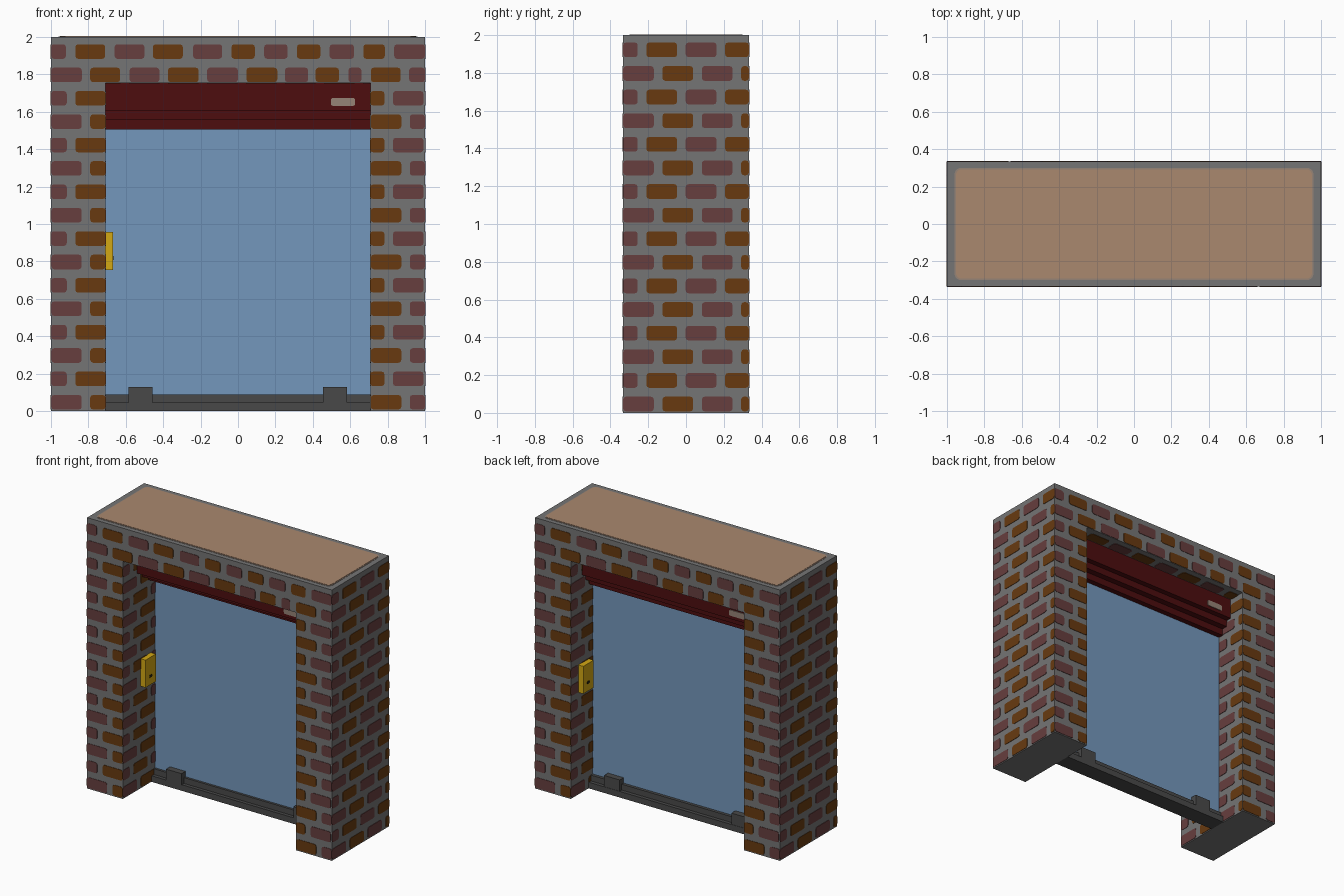
import bpy, bmesh, math
from mathutils import Vector

if "Cube" in bpy.data.objects:
    bpy.data.objects.remove(bpy.data.objects["Cube"], do_unlink=True)


def material(name, rgb):
    lin = [(c / 255 / 12.92 if c < 11 else ((c / 255 + 0.055) / 1.055) ** 2.4) for c in rgb]
    m = bpy.data.materials.new(name)
    m.use_nodes = True
    m.diffuse_color = (*lin, 1)
    m.node_tree.nodes["Principled BSDF"].inputs["Base Color"].default_value = (*lin, 1)
    return m


MORTAR = material("mortar grey", (117, 117, 117))
MAROON = material("maroon brick", (103, 62, 62))
BROWN = material("brown brick", (104, 58, 16))
RED = material("dark red shutter", (77, 13, 15))
GLASS = material("blue glass", (116, 151, 188))
YELLOW = material("yellow handle", (212, 168, 20))
STEEL = material("dark steel", (73, 73, 73))
PLATE = material("taupe plate", (150, 131, 118))
TAN = material("tan roof", (170, 136, 110))
BLACK = material("keyhole black", (40, 34, 15))

X, Y, Z = Vector((1, 0, 0)), Vector((0, 1, 0)), Vector((0, 0, 1))
W, D, H = 1.0, 0.333, 2.0          # half width, half depth, height
OX, OZ = 0.708, 1.755              # opening half width and height
MID = 0.06                         # depth of the glass line


def finish(name, bm, mats):
    bmesh.ops.recalc_face_normals(bm, faces=bm.faces)
    me = bpy.data.meshes.new(name)
    bm.to_mesh(me)
    bm.free()
    for m in mats:
        me.materials.append(m)
    ob = bpy.data.objects.new(name, me)
    bpy.context.collection.objects.link(ob)
    return ob


def prism(name, pts, axis, lo, hi, mat):
    """Extrude a profile: (x, z) along y, or (y, z) along x."""
    bm = bmesh.new()
    place = (lambda p, t: (p[0], t, p[1])) if axis == "y" else (lambda p, t: (t, p[0], p[1]))
    a, b = [[bm.verts.new(place(p, t)) for p in pts] for t in (lo, hi)]
    bm.faces.new(a)
    bm.faces.new(b[::-1])
    for i in range(len(pts)):
        j = (i + 1) % len(pts)
        bm.faces.new((a[i], b[i], b[j], a[j]))
    return finish(name, bm, [mat])


def box(name, x0, x1, y0, y1, z0, z1, mat):
    return prism(name, [(x0, z0), (x1, z0), (x1, z1), (x0, z1)], "y", y0, y1, mat)


def rounded(a0, a1, b0, b1, r, steps):
    r = min(r, (a1 - a0) / 2.1, (b1 - b0) / 2.1)
    corners = [(a1 - r, b0 + r, -90), (a1 - r, b1 - r, 0), (a0 + r, b1 - r, 90), (a0 + r, b0 + r, 180)]
    return [(cx + r * math.cos(math.radians(s + 90 * i / steps)),
             cy + r * math.sin(math.radians(s + 90 * i / steps)))
            for cx, cy, s in corners for i in range(steps + 1)]


def plates(name, origin, u, v, items, mats, thick=0.003, r=0.015, steps=2):
    """Thin rounded plates (a0, a1, b0, b1, material) on the plane of u and v."""
    bm = bmesh.new()
    n = u.cross(v) * thick
    for a0, a1, b0, b1, mi in items:
        flat = [origin + u * a + v * b for a, b in rounded(a0, a1, b0, b1, r, steps)]
        base, top = [bm.verts.new(p) for p in flat], [bm.verts.new(p + n) for p in flat]
        bm.faces.new(top).material_index = mi
        bm.faces.new(base[::-1]).material_index = mi
        for i in range(len(flat)):
            j = (i + 1) % len(flat)
            bm.faces.new((base[i], base[j], top[j], top[i])).material_index = mi
    return finish(name, bm, mats)


# Brick layout: alternating colours in running bond
STEP, LONG, ROW, HALF = 0.2085, 0.163, 0.125, 0.039


def course(start, lo, hi, b):
    out = []
    for n in range(-10, 11):
        a0, a1 = max(lo, start + n * STEP), min(hi, start + n * STEP + LONG)
        if a1 - a0 > 0.015:
            out.append((a0, a1, b - HALF, b + HALF, (n + 1) % 2))
    return out


def row_z(k):
    return 0.047 + ROW * k


LINTEL = {
    15: [-1, -.92, -.87, -.71, -.66, -.5, -.455, -.295, -.24, -.085, -.035, .09,
         .14, .265, .315, .44, .49, .62, .67, .785, .835, 1],
    14: [-1, -.835, -.79, -.63, -.58, -.42, -.375, -.21, -.165, 0, .045, .21,
         .25, .375, .415, .54, .59, .66, .71, .87, .915, 1]}

front, side, jamb, under = [], [], [], []
for k in range(16):
    odd, z = k % 2, row_z(k)
    side += course(-.21 if odd else -.125, -D, D, z)
    if k in LINTEL:
        e = LINTEL[k]
        front += [(e[i], e[i + 1], z - HALF, z + HALF, (i // 2) % 2) for i in range(0, len(e), 2)]
    else:
        front += course(-.87 if odd else -.79, -W, -OX, z)
        front += course(.62 if odd else .71, OX, W, z)
        jamb += course(-.21 if odd else -.125, -D, D, z)
for k in range(5):
    under += course(-.87 if k % 2 else -.79, -OX, OX, -0.25 + ROW * k)

# Wall with a doorway, then its bricks on both sides
prism("brick_wall", [(-W, 0), (-OX, 0), (-OX, OZ), (OX, OZ), (OX, 0), (W, 0), (W, H), (-W, H)],
      "y", -D, D, MORTAR)
BRICKS = [MAROON, BROWN]
for s, label, end in ((1, "front", "left"), (-1, "back", "right")):
    plates(label + "_bricks", -Y * D * s, X * s, Z, front, BRICKS)
    plates(end + "_end_bricks", X * W * s, Y * s, Z, side, BRICKS)
    plates(end + "_jamb_bricks", X * OX * -s, Y * s, Z, jamb, BRICKS)
plates("lintel_underside_bricks", Z * OZ, X, -Y, under, BRICKS)

# Roof panel with a pale rim
plates("roof_rim", Z * H, X, Y, [(-.96, .96, -.3, .3, 0)], [PLATE], 0.002, 0.035, 4)
plates("roof_panel", Z * H, X, Y, [(-.952, .952, -.292, .292, 0)], [TAN], 0.004, 0.03, 4)

# Glass pane
box("glass_pane", -OX, OX, 0.042, 0.078, 0.04, 1.53, GLASS)

# Stepped shutter housing
prism("shutter_housing",
      [(-.17, OZ), (-.17, 1.605), (-.105, 1.605), (-.105, 1.555), (-.035, 1.555), (-.035, 1.505),
       (.118, 1.505), (.118, 1.555), (.163, 1.555), (.163, 1.605), (.203, 1.605), (.203, OZ)],
      "x", -OX, OX, RED)

# Stepped floor sill
prism("floor_sill", [(0, 0), (.126, 0), (.126, .045), (.1, .045), (.1, .088),
                     (.025, .088), (.025, .045), (0, .045)], "x", -OX, OX, STEEL)

# Fittings repeated on both faces, turned half way round
for s, label in ((1, "front"), (-1, "back")):
    plates(label + "_shutter_plate", Y * (-.17 if s > 0 else .203), X * s, Z,
           [(.497, .626, 1.631, 1.674, 0)], [PLATE], 0.006, 0.012, 3)
    ys = sorted((MID - s * 0.066, MID - s * 0.186))
    xs = sorted((-s * OX, -s * 0.667))
    box(label + "_handle", *xs, *ys, 0.754, 0.957, YELLOW)
    plates(label + "_keyhole", X * -s * 0.667 + Y * (MID - s * 0.126), Y * s, Z,
           [(-.016, .016, .808, .828, 0)], [BLACK], 0.002, 0.008, 3)
for x0, label in ((-.585, "right"), (.455, "left")):
    box(label + "_sill_clip", x0, x0 + .127, -.004, .124, .045, .128, STEEL)
